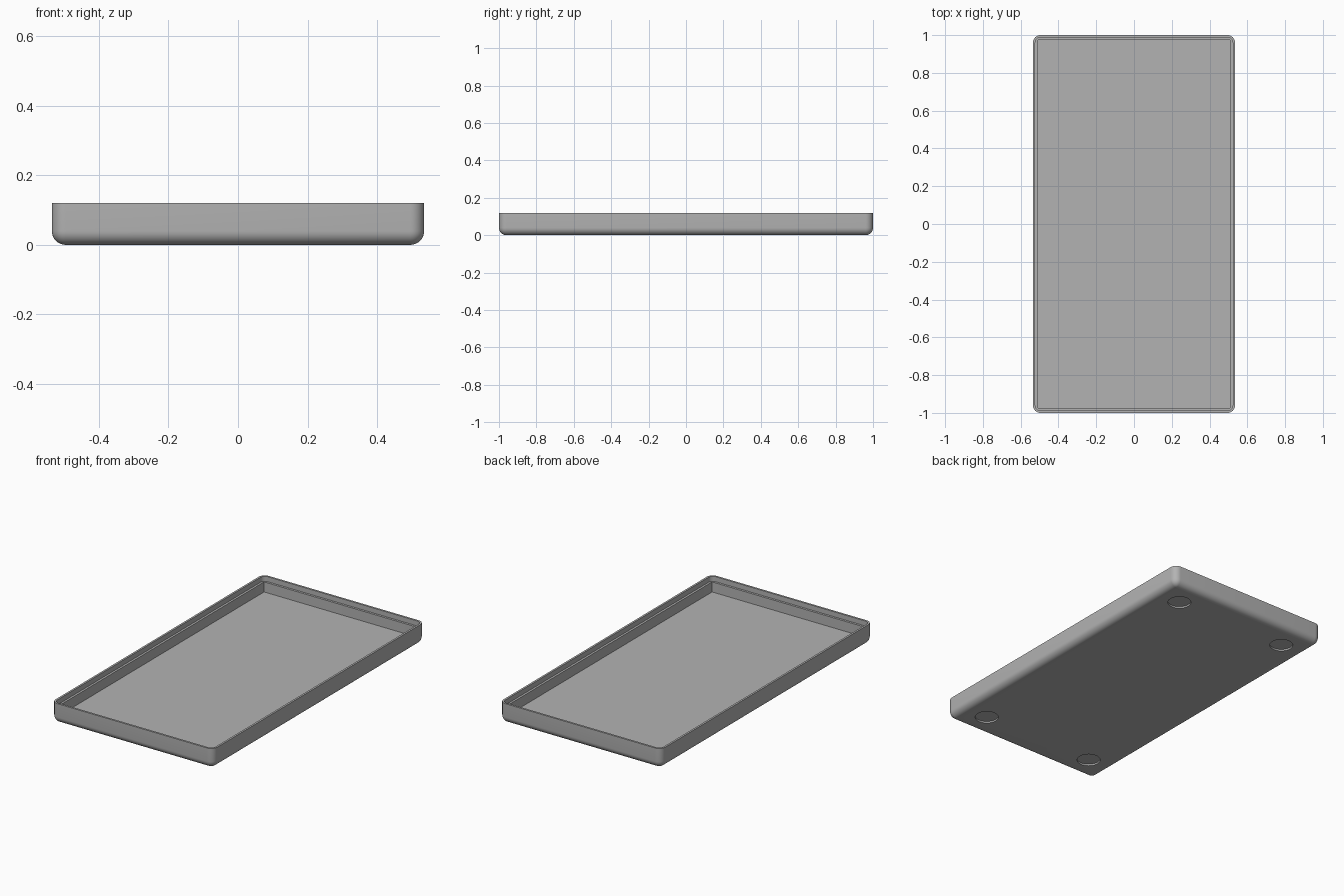
import bpy, bmesh
from math import sin, cos, pi, radians

if "Cube" in bpy.data.objects:
    bpy.data.objects.remove(bpy.data.objects["Cube"], do_unlink=True)

HALF_X, HALF_Y, HEIGHT = 0.535, 1.0, 0.12
FILLET, LIP, WALL = 0.04, 0.012, 0.025
LEDGE_Z, FLOOR_Z = 0.09, 0.03
STEPS = 8

grey = bpy.data.materials.new("grey plastic")
grey.use_nodes = True
colour = (0.45, 0.45, 0.45, 1)
grey.diffuse_color = colour
grey.node_tree.nodes["Principled BSDF"].inputs["Base Color"].default_value = colour


def ring(bm, inset, z, radius):
    """Rounded rectangle of vertices at height z."""
    verts = []
    corners = [(1, 1), (-1, 1), (-1, -1), (1, -1)]
    for i, (sx, sy) in enumerate(corners):
        cx = sx * (HALF_X - inset - radius)
        cy = sy * (HALF_Y - inset - radius)
        for k in range(STEPS + 1):
            a = (i + k / STEPS) * pi / 2
            verts.append(bm.verts.new((cx + radius * cos(a), cy + radius * sin(a), z)))
    return verts


# Tray section: rounded underside, outer wall, thin lip, ledge, inner wall, floor
profile = []
for k in range(STEPS + 1):
    a = k / STEPS * pi / 2
    r = max(FILLET * sin(a), 0.0005)
    profile.append((FILLET - r, FILLET * (1 - cos(a)), r))
profile += [(0, HEIGHT, FILLET), (LIP, HEIGHT, FILLET - LIP),
            (LIP, LEDGE_Z, FILLET - LIP), (WALL, LEDGE_Z, 0.004),
            (WALL, FLOOR_Z, 0.004)]

bm = bmesh.new()
rings = [ring(bm, *p) for p in profile]
for low, high in zip(rings, rings[1:]):
    for i in range(len(low)):
        j = (i + 1) % len(low)
        bm.faces.new((low[i], low[j], high[j], high[i]))
bm.faces.new(reversed(rings[0]))
bm.faces.new(rings[-1])
bmesh.ops.recalc_face_normals(bm, faces=bm.faces)
mesh = bpy.data.meshes.new("tray")
bm.to_mesh(mesh)
bm.free()
tray = bpy.data.objects.new("tray", mesh)
bpy.context.collection.objects.link(tray)
mesh.materials.append(grey)

# Four shallow round recesses for feet in the underside
cutters = []
for sx in (-1, 1):
    for sy in (-1, 1):
        bpy.ops.mesh.primitive_cylinder_add(vertices=48, radius=0.065, depth=0.02,
                                            location=(sx * 0.375, sy * 0.845, 0))
        cutter = bpy.context.object
        cutter.name = "foot_recess_cutter"
        cutter.hide_render = True
        cutter.data.materials.append(grey)
        cutters.append(cutter)

bpy.ops.object.select_all(action="DESELECT")
tray.select_set(True)
bpy.context.view_layer.objects.active = tray
for cutter in cutters:
    mod = tray.modifiers.new("foot_recess", "BOOLEAN")
    mod.operation = "DIFFERENCE"
    mod.solver = "EXACT"
    mod.object = cutter
    bpy.ops.object.modifier_apply(modifier=mod.name)
    bpy.data.objects.remove(cutter, do_unlink=True)

bpy.ops.object.shade_smooth_by_angle(angle=radians(35))
